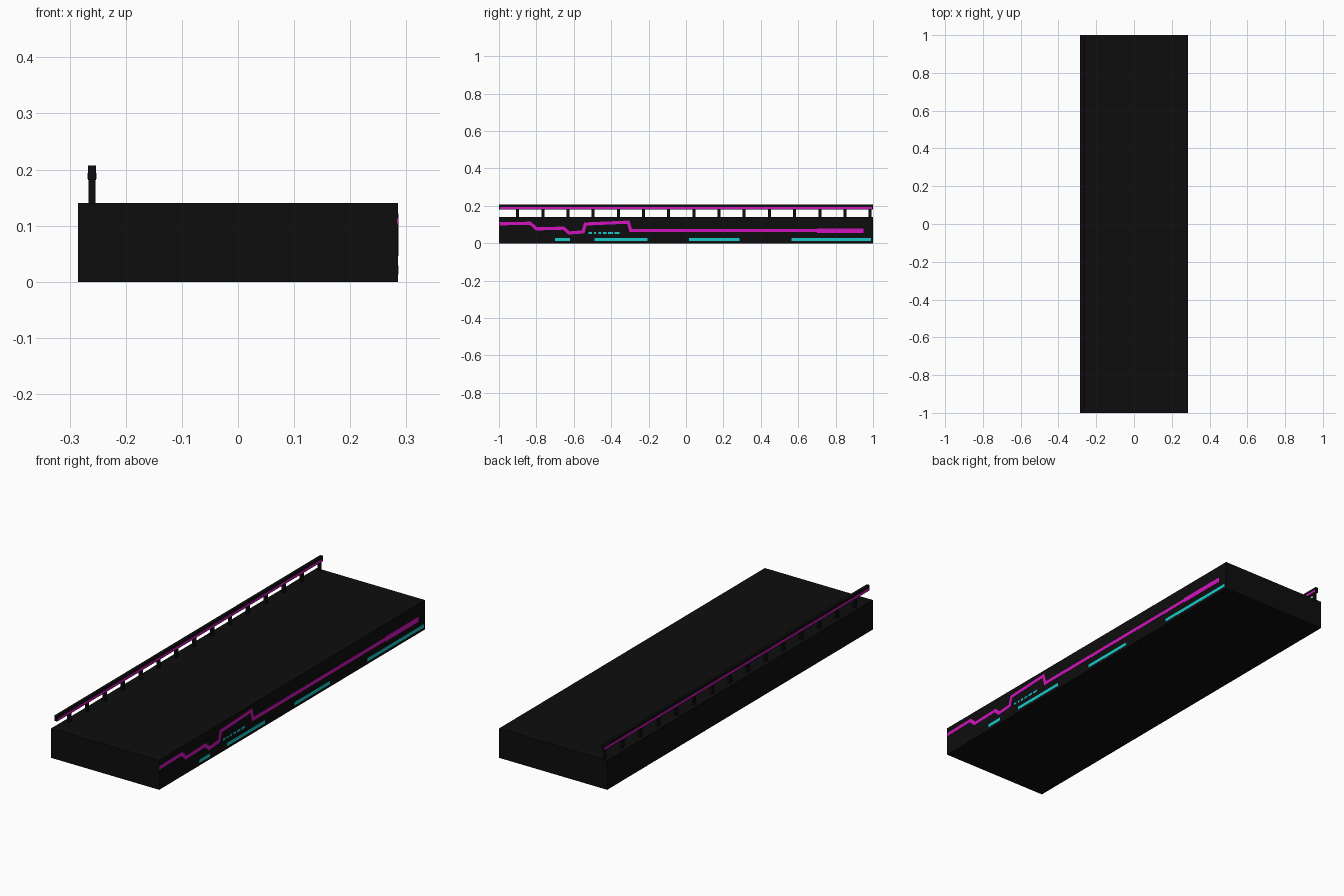
import bpy, bmesh
from mathutils import Vector

if "Cube" in bpy.data.objects:
    bpy.data.objects.remove(bpy.data.objects["Cube"])


def material(name, rgb):
    m = bpy.data.materials.new(name)
    m.diffuse_color = (*rgb, 1)
    m.use_nodes = True
    m.node_tree.nodes["Principled BSDF"].inputs["Base Color"].default_value = m.diffuse_color
    return m


BLACK = material("black", (0.004, 0.004, 0.004))
MAGENTA = material("magenta", (0.64, 0.007, 0.51))
CYAN = material("cyan", (0.01, 0.6, 0.6))


def finish(name, bm, mat):
    bmesh.ops.recalc_face_normals(bm, faces=bm.faces)
    mesh = bpy.data.meshes.new(name)
    bm.to_mesh(mesh)
    bm.free()
    mesh.materials.append(mat)
    ob = bpy.data.objects.new(name, mesh)
    bpy.context.collection.objects.link(ob)
    return ob


def boxes(name, spans, mat):
    """Each span is (x0, x1, y0, y1, z0, z1)."""
    bm = bmesh.new()
    for x0, x1, y0, y1, z0, z1 in spans:
        verts = bmesh.ops.create_cube(bm, size=1)["verts"]
        for v in verts:
            v.co = ((x0 + x1) / 2 + v.co.x * (x1 - x0),
                    (y0 + y1) / 2 + v.co.y * (y1 - y0),
                    (z0 + z1) / 2 + v.co.z * (z1 - z0))
    return finish(name, bm, mat)


def ribbon(name, path, width, x0, x1, mat):
    """Mitred band following a (y, z) path, extruded from x0 to x1."""
    pts = [Vector(p) for p in path]
    dirs = [(b - a).normalized() for a, b in zip(pts, pts[1:])]
    normals = [Vector((-d.y, d.x)) for d in dirs]
    bm = bmesh.new()
    rings = []
    for i, p in enumerate(pts):
        a, b = normals[max(i - 1, 0)], normals[min(i, len(dirs) - 1)]
        m = (a + b).normalized()
        off = m * (width / 2 / max(m.dot(a), 0.5))
        rings.append([bm.verts.new((x, q.x, q.y)) for x, q in
                      ((x0, p - off), (x1, p - off), (x1, p + off), (x0, p + off))])
    for r, s in zip(rings, rings[1:]):
        for k in range(4):
            bm.faces.new((r[k], r[(k + 1) % 4], s[(k + 1) % 4], s[k]))
    bm.faces.new(rings[0])
    bm.faces.new(rings[-1])
    return finish(name, bm, mat)


# Walkway slab
W, H = 0.285, 0.14
boxes("walkway_slab", [(-W, W, -1, 1, 0, H)], BLACK)

# Railing: posts, top bar and light strips on both faces
RX0, RX1 = -0.267, -0.253
boxes("railing_posts", [(RX0 + 0.001, RX1 - 0.001, y - 0.008, y + 0.008, H - 0.005, 0.185)
                        for y in (-0.9 + 0.1346 * i for i in range(15))], BLACK)
boxes("railing_bar", [(RX0, RX1, -1, 1, 0.181, 0.207)], BLACK)
boxes("railing_light_strips", [(x - 0.0008, x + 0.0008, -0.995, 0.995, 0.183, 0.194)
                               for x in (RX0, RX1)], MAGENTA)

# Stepped magenta light line on the right side, thicker near its end
SX0, SX1 = W - 0.002, W + 0.001
ribbon("side_light_line",
       [(-1, 0.104), (-0.832, 0.107), (-0.80, 0.077), (-0.655, 0.081), (-0.625, 0.055),
        (-0.55, 0.061), (-0.538, 0.103), (-0.308, 0.113), (-0.296, 0.068), (0.95, 0.068)],
       0.017, SX0, SX1, MAGENTA)
boxes("side_light_line_end", [(SX0, SX1 + 0.0003, 0.70, 0.95, 0.056, 0.08)], MAGENTA)

# Cyan bars along the lower edge
boxes("lower_light_bars", [(SX0, SX1, a, b, 0.013, 0.029) for a, b in
                           ((-0.70, -0.62), (-0.49, -0.205), (0.015, 0.285), (0.565, 0.99))], CYAN)

# Small cyan dashes
boxes("light_dashes", [(SX0, SX1, a, b, 0.05, 0.06) for a, b in
                       ((-0.52, -0.503), (-0.492, -0.48), (-0.468, -0.455),
                        (-0.443, -0.425), (-0.416, -0.39), (-0.383, -0.355))], CYAN)
